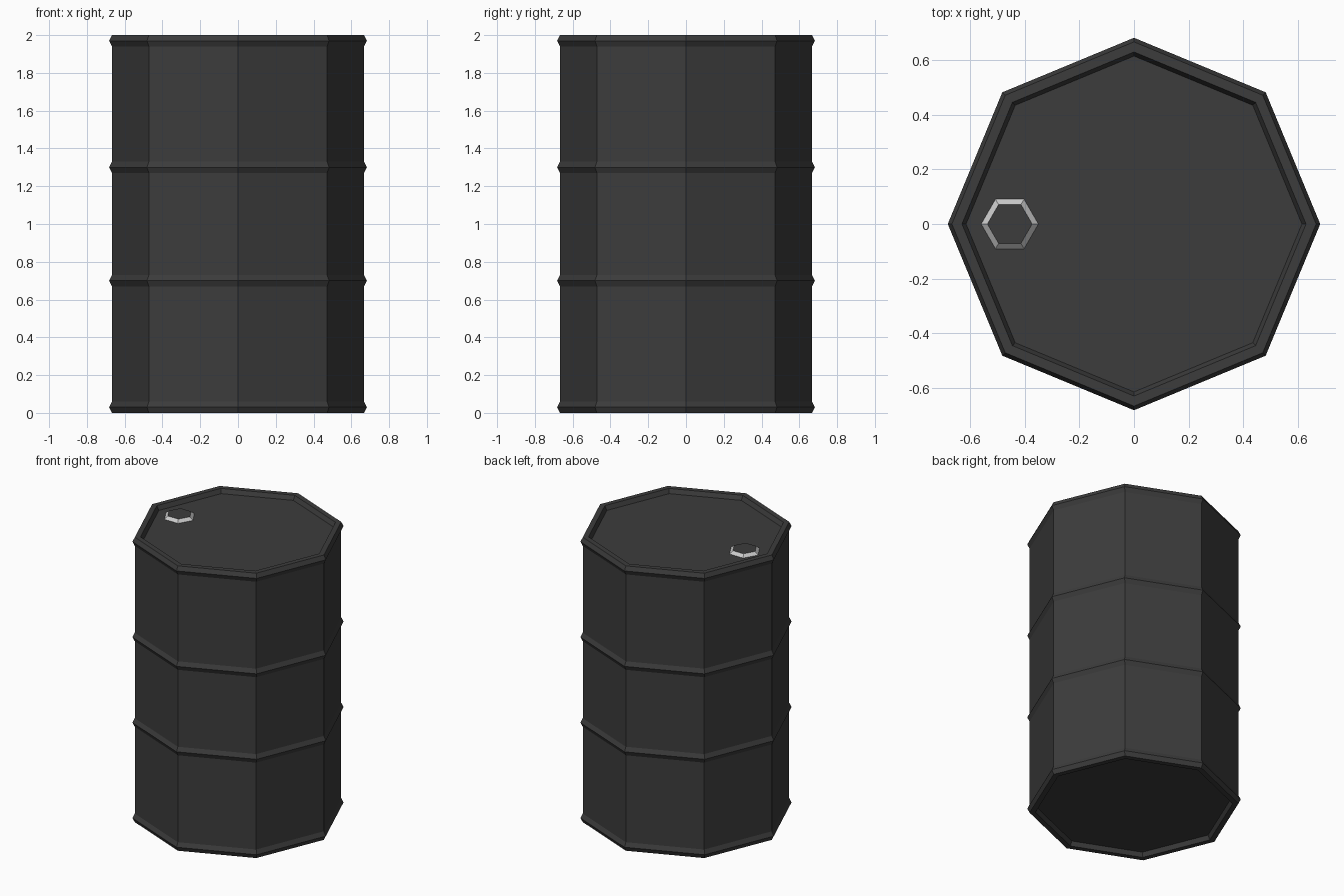
import bpy, bmesh
from math import cos, sin, tau

if "Cube" in bpy.data.objects:
    bpy.data.objects.remove(bpy.data.objects["Cube"])


def material(name, value):
    mat = bpy.data.materials.new(name)
    mat.diffuse_color = (value, value, value, 1)
    mat.use_nodes = True
    mat.node_tree.nodes["Principled BSDF"].inputs["Base Color"].default_value = mat.diffuse_color
    return mat


def lathe(name, profile, sides, centre=(0, 0), mats=()):
    """Stack rings of (radius, z), bridge them and cap both ends."""
    bm = bmesh.new()
    rings = [[bm.verts.new((centre[0] + r * cos(tau * i / sides),
                            centre[1] + r * sin(tau * i / sides), z))
              for i in range(sides)] for r, z in profile]
    for a, b in zip(rings, rings[1:]):
        for i in range(sides):
            j = (i + 1) % sides
            bm.faces.new((a[i], a[j], b[j], b[i]))
    bm.faces.new(rings[0][::-1])
    top = bm.faces.new(rings[-1])
    top.material_index = max(len(mats) - 1, 0)
    bmesh.ops.recalc_face_normals(bm, faces=bm.faces[:])
    mesh = bpy.data.meshes.new(name)
    bm.to_mesh(mesh)
    bm.free()
    for m in mats:
        mesh.materials.append(m)
    obj = bpy.data.objects.new(name, mesh)
    bpy.context.collection.objects.link(obj)
    return obj


dark = material("dark_metal", 0.045)
light = material("light_metal", 0.6)

# Drum: recessed base, flared rims, two raised ribs, recessed lid
BODY, RIB, H = 0.667, 0.682, 0.03
profile = [(0.615, 0.03), (0.63, 0.0), (BODY, 0.0), (RIB, H), (BODY, 2 * H)]
for z in (0.7, 1.3):
    profile += [(BODY, z - H), (RIB, z), (BODY, z + H)]
profile += [(BODY, 2 - 2 * H), (RIB, 2 - H), (BODY, 2.0), (0.63, 2.0), (0.615, 1.97)]
lathe("drum_body", profile, 8, mats=(dark,))

# Hexagonal filler cap: light sloped sides, dark top
lathe("filler_cap", [(0.107, 1.968), (0.082, 1.99)], 6, (-0.455, 0), (light, dark))
